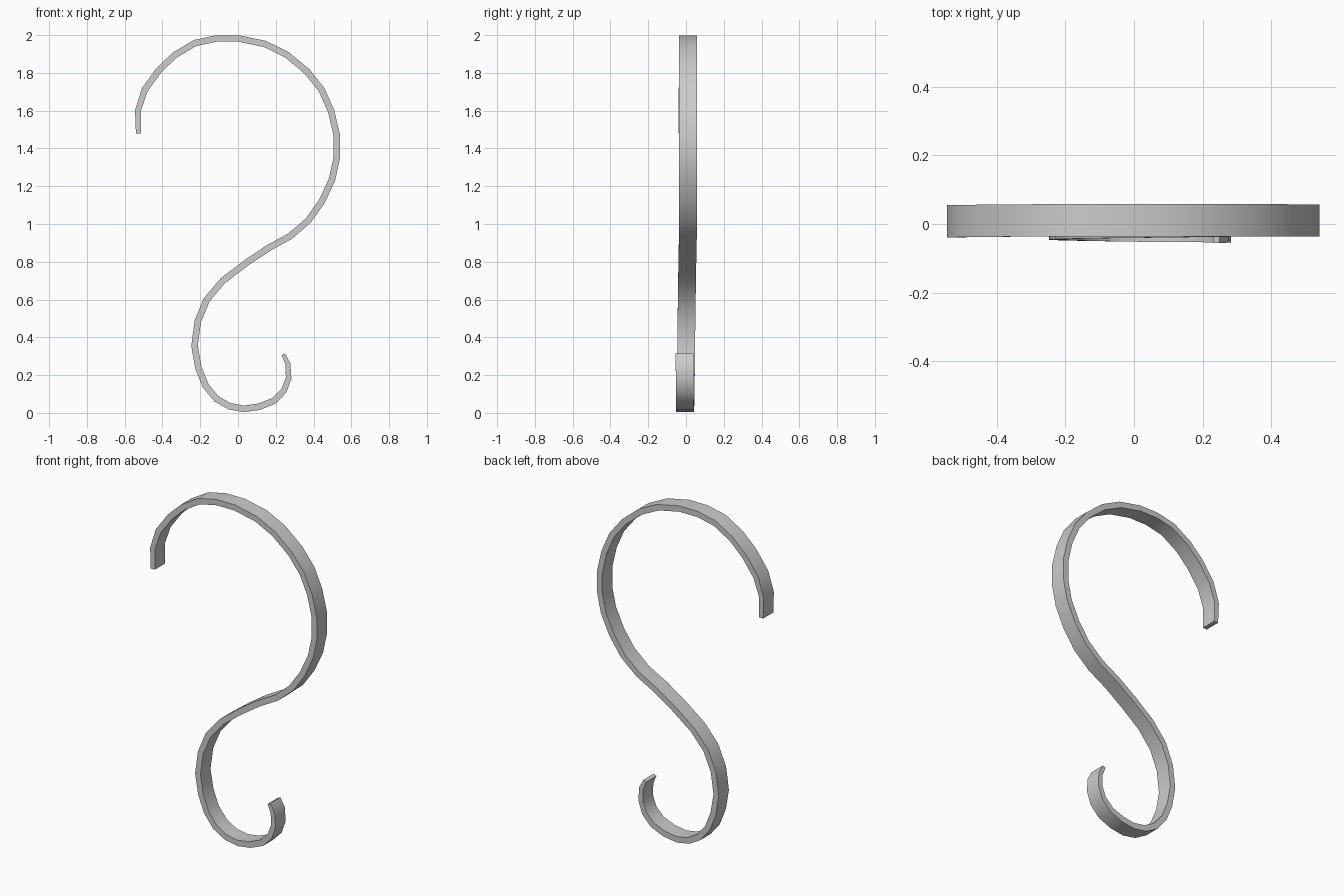
import bpy, bmesh
from mathutils import Vector

if "Cube" in bpy.data.objects:
    bpy.data.objects.remove(bpy.data.objects["Cube"])

# Centre line of the bent strip in the front plane (x, z)
PATH = [(-.527, 1.48), (-.53, 1.60), (-.493, 1.712), (-.418, 1.815), (-.335, 1.894),
        (-.228, 1.958), (-.115, 1.982), (.003, 1.982), (.143, 1.953), (.26, 1.895),
        (.365, 1.808), (.443, 1.71), (.493, 1.598), (.523, 1.47), (.523, 1.352),
        (.498, 1.236), (.444, 1.12), (.372, 1.018), (.275, .935), (.16, .872),
        (.045, .795), (-.08, .70), (-.165, .60), (-.213, .485), (-.23, .355),
        (-.21, .24), (-.172, .145), (-.115, .075), (-.045, .035), (.033, .021),
        (.113, .033), (.19, .064), (.243, .117), (.268, .185), (.264, .26), (.24, .31)]
WIDTH = .094


def lerp_keys(i, keys):
    """Interpolate a value along the path from (index, value) keys."""
    for (a, va), (b, vb) in zip(keys, keys[1:]):
        if i <= b:
            return va + (vb - va) * (i - a) / (b - a)
    return keys[-1][1]


last = len(PATH) - 1
THICK = [(0, .027), (2, .034), (31, .035), (34, .027), (last, .02)]
SHIFT = [(0, .007), (5, .011), (18, .010), (24, .001), (29, -.005), (last, -.008)]

# Strip: rectangular section swept along the path with mitred corners
bm = bmesh.new()
rings = []
pts = [Vector(p) for p in PATH]
for i, p in enumerate(pts):
    d0 = (p - pts[max(i - 1, 0)]).normalized()
    d1 = (pts[min(i + 1, last)] - p).normalized()
    t = (d0 + d1).normalized()
    n = Vector((-t.y, t.x)) * lerp_keys(i, THICK) / 2
    y = lerp_keys(i, SHIFT)
    h = WIDTH / 2
    rings.append([bm.verts.new((p.x + s * n.x, y + w, p.y + s * n.y))
                  for s, w in ((1, -h), (1, h), (-1, h), (-1, -h))])
for a, b in zip(rings, rings[1:]):
    for k in range(4):
        m = (k + 1) % 4
        bm.faces.new((a[k], a[m], b[m], b[k]))
bm.faces.new(rings[0])
bm.faces.new(rings[-1])
bmesh.ops.recalc_face_normals(bm, faces=bm.faces)

mesh = bpy.data.meshes.new("s_hook")
bm.to_mesh(mesh)
bm.free()
hook = bpy.data.objects.new("s_hook", mesh)
bpy.context.collection.objects.link(hook)

# Smooth along the bend, sharp strip edges
bpy.context.view_layer.objects.active = hook
hook.select_set(True)
bpy.ops.object.shade_smooth_by_angle()
